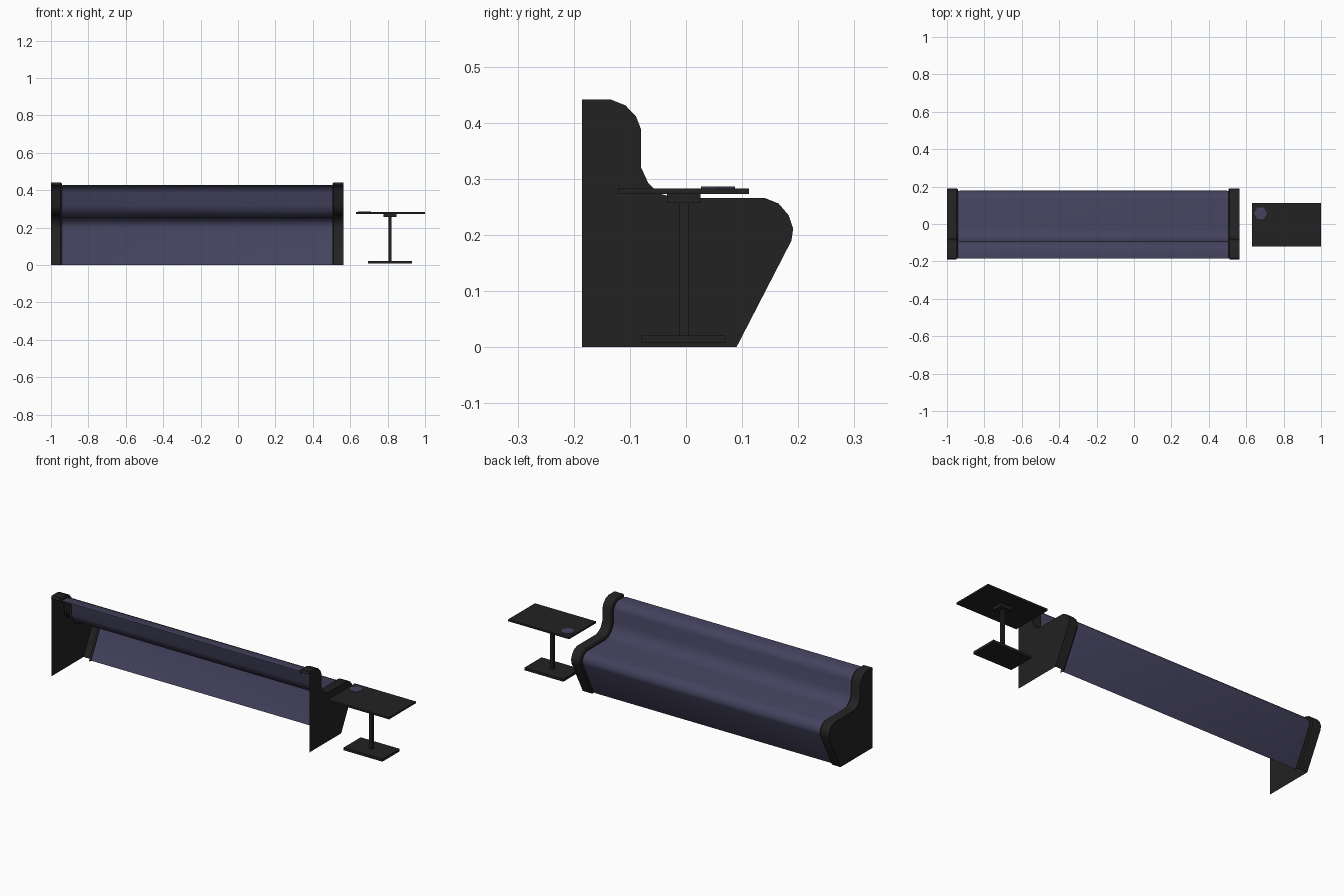
import bpy, bmesh, math
from mathutils import Vector

if "Cube" in bpy.data.objects:
    bpy.data.objects.remove(bpy.data.objects["Cube"])

def material(name, rgb):
    m = bpy.data.materials.new(name)
    m.diffuse_color = (*rgb, 1)
    m.use_nodes = True
    m.node_tree.nodes["Principled BSDF"].inputs["Base Color"].default_value = m.diffuse_color
    return m

BLACK = material("charcoal black", (0.016, 0.016, 0.016))
BLUE = material("slate blue", (0.058, 0.055, 0.112))

# Side profile (y, z) from the top of the back, over the seat, to the floor
PROFILE = [Vector(p) for p in [
    (-0.185, 0.441), (-0.133, 0.441), (-0.108, 0.431), (-0.089, 0.411),
    (-0.080, 0.388), (-0.080, 0.320), (-0.067, 0.292), (-0.048, 0.274),
    (-0.020, 0.266), (0.140, 0.266), (0.165, 0.256), (0.183, 0.235),
    (0.191, 0.211), (0.188, 0.190), (0.090, 0.0)]]

def inset(dist):
    """Profile moved towards the inside of the bench."""
    out = []
    n = len(PROFILE)
    for i, p in enumerate(PROFILE):
        dirs = []
        if i > 0:
            dirs.append((p - PROFILE[i - 1]).normalized())
        if i < n - 1:
            dirs.append((PROFILE[i + 1] - p).normalized())
        normals = [Vector((d.y, -d.x)) for d in dirs]
        avg = sum(normals, Vector((0, 0))).normalized()
        out.append(p + avg * (dist / avg.dot(normals[0])))
    out[-1] = PROFILE[-1] + Vector((-dist * 1.13, 0))
    return out

def finish(name, bm, mat, smooth=None):
    bmesh.ops.recalc_face_normals(bm, faces=bm.faces)
    me = bpy.data.meshes.new(name)
    bm.to_mesh(me)
    bm.free()
    me.materials.append(mat)
    ob = bpy.data.objects.new(name, me)
    bpy.context.collection.objects.link(ob)
    if smooth:
        bpy.ops.object.select_all(action='DESELECT')
        ob.select_set(True)
        bpy.context.view_layer.objects.active = ob
        bpy.ops.object.shade_smooth_by_angle(angle=math.radians(smooth))
    return ob

def loft(bm, sections):
    """Skin a series of (x, inset) copies of the profile."""
    rows = [[bm.verts.new((x, p.x, p.y)) for p in inset(d)] for x, d in sections]
    for a, b in zip(rows, rows[1:]):
        for i in range(len(a) - 1):
            bm.faces.new((a[i], a[i + 1], b[i + 1], b[i]))
    return rows

# Upholstered shell, open at the back and below, with rolled ends
LEFT, RIGHT = -1.0, 0.563
bm = bmesh.new()
loft(bm, [(LEFT + 0.052, 0.024), (LEFT + 0.058, 0.015), (LEFT + 0.07, 0.012),
          (RIGHT - 0.07, 0.012), (RIGHT - 0.058, 0.015), (RIGHT - 0.052, 0.024)])
finish("upholstered_seat", bm, BLUE, 40)

# End panels: flat outer plate with an inward rim following the profile
for name, x0, s in (("left_end_panel", LEFT, 1), ("right_end_panel", RIGHT, -1)):
    bm = bmesh.new()
    rows = loft(bm, [(x0, 0), (x0 + s * 0.052, 0), (x0 + s * 0.058, 0.005),
                     (x0 + s * 0.058, 0.024)])
    bm.faces.new(rows[0] + [bm.verts.new((x0, -0.185, 0))])
    # Small lip at the rear top of the rim
    a, b = rows[0][0], rows[1][0]
    c = bm.verts.new((b.co.x, -0.191, 0.428))
    d = bm.verts.new((a.co.x, -0.191, 0.428))
    bm.faces.new((a, b, c, d))
    finish(name, bm, BLACK, 32)

# Side table
def box(name, x, y, z, mat):
    bm = bmesh.new()
    bmesh.ops.create_cube(bm, size=1)
    for v in bm.verts:
        v.co = [r[0] + (c + 0.5) * (r[1] - r[0]) for c, r in zip(v.co, (x, y, z))]
    return finish(name, bm, mat)

box("table_top", (0.63, 1.0), (-0.12, 0.112), (0.273, 0.283), BLACK)
box("table_mount", (0.778, 0.848), (-0.034, 0.026), (0.257, 0.273), BLACK)
box("table_post", (0.804, 0.822), (-0.0125, 0.0045), (0.021, 0.257), BLACK)
box("table_base", (0.695, 0.931), (-0.079, 0.070), (0.007, 0.021), BLACK)

# Hexagonal coaster on the table
bm = bmesh.new()
bmesh.ops.create_cone(bm, cap_ends=True, segments=6, radius1=0.035,
                      radius2=0.035, depth=0.003)
for v in bm.verts:
    x, y, z = v.co
    # points face left and right
    v.co = (0.677 + y, 0.057 + x, 0.2845 + z)
finish("coaster", bm, BLUE)
